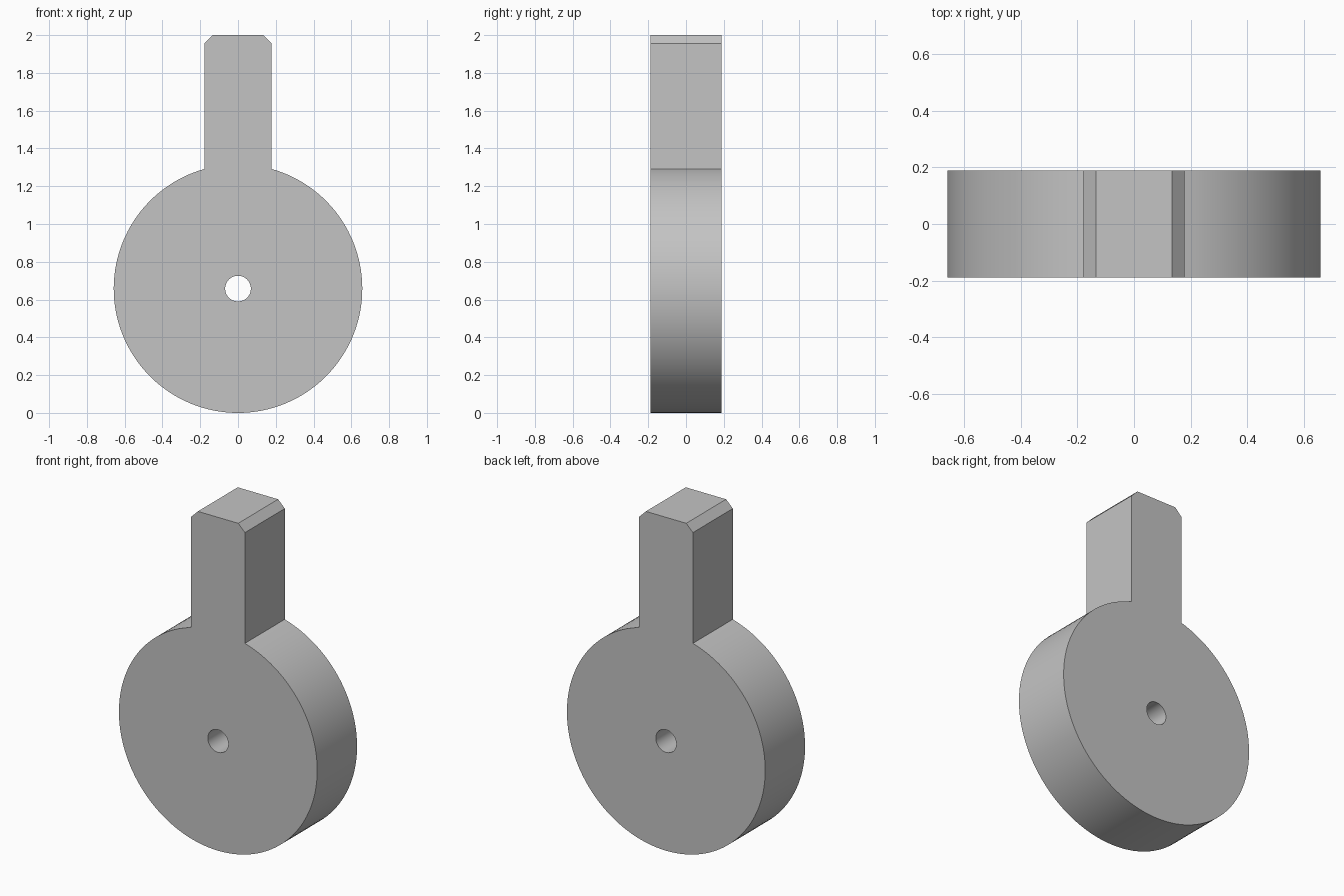
import bpy
import bmesh
from math import asin, cos, pi, radians, sin

RADIUS = 0.658        # disc radius, also its centre height
HOLE = 0.068          # pivot hole radius
HALF_WIDTH = 0.178    # handle half width
HALF_DEPTH = 0.189
TOP = 2.0
CHAMFER = 0.044

cube = bpy.data.objects.get("Cube")
if cube:
    bpy.data.objects.remove(cube, do_unlink=True)

grey = bpy.data.materials.new("plain grey")
colour = (0.55, 0.55, 0.55, 1.0)
grey.use_nodes = True
grey.diffuse_color = colour
grey.node_tree.nodes["Principled BSDF"].inputs["Base Color"].default_value = colour


def arc(radius, start, end, steps):
    """Points on an arc about the disc centre, angles measured from straight up."""
    return [(radius * sin(start + (end - start) * i / steps),
             RADIUS + radius * cos(start + (end - start) * i / steps))
            for i in range(steps + 1)]


def add_loop(bm, points):
    verts = [bm.verts.new((x, -HALF_DEPTH, z)) for x, z in points]
    return [bm.edges.new((a, b)) for a, b in zip(verts, verts[1:] + verts[:1])]


# Outline: disc running into a handle with chamfered top corners
neck = asin(HALF_WIDTH / RADIUS)
right_side = [(HALF_WIDTH, TOP - CHAMFER), (HALF_WIDTH - CHAMFER, TOP)]
left_side = [(-x, z) for x, z in right_side]
outline = arc(RADIUS, neck, 2 * pi - neck, 120) + left_side + right_side[::-1]

# Fill between outline and pivot hole, then extrude to full depth
bm = bmesh.new()
edges = add_loop(bm, outline) + add_loop(bm, arc(HOLE, 0, 2 * pi, 48)[:-1])
bmesh.ops.triangle_fill(bm, use_beauty=True, edges=edges, normal=(0, -1, 0))
extruded = bmesh.ops.extrude_face_region(bm, geom=bm.faces[:])
back = [v for v in extruded["geom"] if isinstance(v, bmesh.types.BMVert)]
bmesh.ops.translate(bm, verts=back, vec=(0, 2 * HALF_DEPTH, 0))
bmesh.ops.recalc_face_normals(bm, faces=bm.faces[:])

mesh = bpy.data.meshes.new("disc_with_handle")
bm.to_mesh(mesh)
bm.free()
mesh.materials.append(grey)
body = bpy.data.objects.new("disc_with_handle", mesh)
bpy.context.collection.objects.link(body)

# Smooth round walls, sharp rims and corners
bpy.ops.object.select_all(action="DESELECT")
body.select_set(True)
bpy.context.view_layer.objects.active = body
bpy.ops.object.shade_smooth_by_angle(angle=radians(30))
